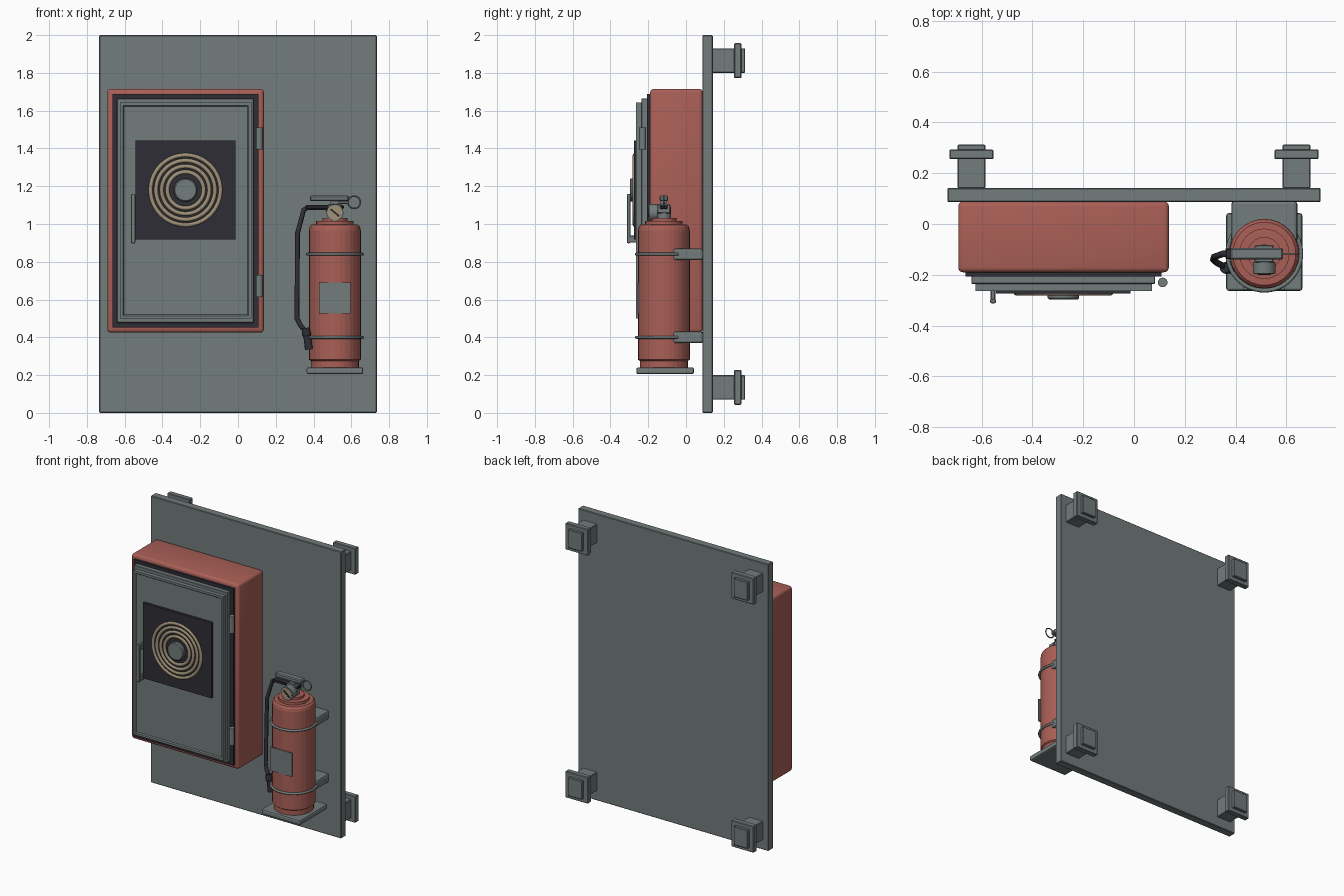
import bpy, bmesh, math
from mathutils import Vector, Matrix

if "Cube" in bpy.data.objects:
    bpy.data.objects.remove(bpy.data.objects["Cube"])


def material(name, rgb):
    m = bpy.data.materials.new(name)
    m.diffuse_color = (*rgb, 1)
    m.use_nodes = True
    m.node_tree.nodes["Principled BSDF"].inputs["Base Color"].default_value = m.diffuse_color
    return m


GREY = material("grey metal", (0.17, 0.2, 0.2))
RED = material("red paint", (0.40, 0.115, 0.095))
DARK = material("dark rubber", (0.026, 0.026, 0.035))
TAN = material("tan hose", (0.36, 0.29, 0.19))


def finish(name, bm, mat, smooth=False):
    bmesh.ops.recalc_face_normals(bm, faces=bm.faces)
    me = bpy.data.meshes.new(name)
    bm.to_mesh(me)
    bm.free()
    me.materials.append(mat)
    ob = bpy.data.objects.new(name, me)
    bpy.context.collection.objects.link(ob)
    if smooth:
        bpy.ops.object.select_all(action='DESELECT')
        ob.select_set(True)
        bpy.context.view_layer.objects.active = ob
        bpy.ops.object.shade_smooth_by_angle(angle=math.radians(35))
    return ob


def box(name, x, y, z, mat, bevel=0.0, segments=2):
    """Box from (min, max) pairs, with optional rounded edges."""
    bm = bmesh.new()
    bmesh.ops.create_cube(bm, size=1)
    for v in bm.verts:
        for i, (a, b) in enumerate((x, y, z)):
            v.co[i] = a if v.co[i] < 0 else b
    if bevel:
        bmesh.ops.bevel(bm, geom=bm.edges[:], offset=bevel, segments=segments,
                        profile=0.5, affect='EDGES')
    return finish(name, bm, mat, bevel > 0.015)


def lathe(name, profile, centre, mat, axis='Z', sides=32, smooth=False):
    """Revolve (radius, height) points; axis 'Y' points toward the front."""
    bm = bmesh.new()
    rings = [[bm.verts.new((r * math.cos(2 * math.pi * k / sides),
                            r * math.sin(2 * math.pi * k / sides), h))
              for k in range(sides)] for r, h in profile]
    for a, b in zip(rings, rings[1:]):
        for k in range(sides):
            n = (k + 1) % sides
            bm.faces.new((a[k], a[n], b[n], b[k]))
    bm.faces.new(rings[0])
    bm.faces.new(rings[-1])
    if axis == 'Y':
        bm.transform(Matrix.Rotation(math.pi / 2, 4, 'X'))
    bm.transform(Matrix.Translation(centre))
    return finish(name, bm, mat, smooth)


def ring(name, centre, major, minor, mat, upright=False, sides=48, minor_sides=8):
    bpy.ops.mesh.primitive_torus_add(
        location=centre, rotation=(math.pi / 2 if upright else 0, 0, 0),
        major_radius=major, minor_radius=minor,
        major_segments=sides, minor_segments=minor_sides)
    ob = bpy.context.object
    ob.name = name
    ob.data.materials.append(mat)
    bpy.ops.object.shade_smooth()
    return ob


def tube(name, points, radius, mat):
    cu = bpy.data.curves.new(name, 'CURVE')
    cu.dimensions = '3D'
    cu.bevel_depth = radius
    cu.bevel_resolution = 2
    cu.use_fill_caps = True
    sp = cu.splines.new('POLY')
    sp.points.add(len(points) - 1)
    for p, co in zip(sp.points, points):
        p.co = (*co, 1)
    cu.materials.append(mat)
    ob = bpy.data.objects.new(name, cu)
    bpy.context.collection.objects.link(ob)
    return ob


# Back panel and its four mounting posts
box("back_panel", (-0.735, 0.735), (0.087, 0.142), (0, 2), GREY, 0.004, 1)
for x in (-0.64, 0.64):
    for z in (0.135, 1.865):
        box("mount_post", (x - 0.055, x + 0.055), (0.14, 0.313),
            (z - 0.065, z + 0.065), GREY, 0.004, 1)
        box("mount_flange", (x - 0.087, x + 0.087), (0.255, 0.293),
            (z - 0.092, z + 0.092), GREY, 0.004, 1)

# Hose cabinet with seal and stepped door
box("cabinet", (-0.692, 0.137), (-0.19, 0.088), (0.425, 1.715), RED, 0.018, 3)
box("door_seal", (-0.664, 0.108), (-0.206, -0.18), (0.453, 1.687), DARK)
box("door_base", (-0.64, 0.083), (-0.236, -0.2), (0.477, 1.665), GREY, 0.003, 1)

# Door front: raised rim around a recessed sheet
bm = bmesh.new()
bmesh.ops.create_cube(bm, size=1)
bm.transform(Matrix.Translation((-0.277, -0.247, 1.071))
             @ Matrix.Diagonal((0.695, 0.034, 1.145, 1)))
bm.normal_update()
front = [f for f in bm.faces if f.normal.y < -0.9]
bmesh.ops.inset_region(bm, faces=front, thickness=0.022)
bmesh.ops.inset_region(bm, faces=front, thickness=0.008, depth=-0.008)
finish("door_front", bm, GREY)

# Coiled hose on its dark square
box("coil_plate", (-0.543, -0.013), (-0.274, -0.25), (0.917, 1.443), DARK)
for r in (0.185, 0.156, 0.126, 0.096):
    ring("hose_coil", (-0.278, -0.270, 1.18), r, 0.012, TAN, True, 56)
lathe("coil_hub", [(0.062, 0), (0.062, 0.033), (0.056, 0.039)],
      (-0.278, -0.258, 1.18), GREY, 'Y')

# Door handle and hinges
box("handle_grip", (-0.567, -0.543), (-0.313, -0.294), (0.897, 1.16), GREY, 0.008)
for z in (0.92, 1.137):
    box("handle_foot", (-0.565, -0.545), (-0.302, -0.25),
        (z - 0.018, z + 0.018), GREY, 0.004, 1)
for z in (0.672, 1.452):
    lathe("hinge", [(0.019, -0.058), (0.019, 0.058)], (0.113, -0.23, z),
          GREY, sides=16, smooth=True)

# Extinguisher cylinder, stepped at the base and shoulder
CX, CY = 0.513, -0.117
lathe("extinguisher_body",
      [(0.127, 0.235), (0.127, 0.275), (0.137, 0.282), (0.137, 0.965),
       (0.133, 0.985), (0.124, 0.996), (0.099, 0.997), (0.099, 1.016),
       (0.066, 1.017), (0.066, 1.033)], (CX, CY, 0), RED)
box("base_shelf", (0.363, 0.663), (-0.263, 0.043), (0.205, 0.241), GREY, 0.01)

# Clamp brackets and bands
for z in (0.4, 0.84):
    box("clamp_bracket", (0.383, 0.643), (-0.07, 0.09), (z - 0.031, z + 0.031), GREY, 0.012)
    ring("clamp_band", (CX, CY, z), 0.145, 0.008, GREY)

# Flat label plate
box("label_plate", (0.43, 0.595), (-0.257, -0.249), (0.525, 0.69), GREY)

# Valve, levers and pin
lathe("valve_neck", [(0.037, 1.02), (0.037, 1.09)], (CX, CY, 0), GREY, sides=20, smooth=True)
box("valve_block", (0.475, 0.55), (-0.152, -0.082), (1.055, 1.105), GREY, 0.005, 1)
box("valve_post", (0.49, 0.535), (-0.135, -0.1), (1.09, 1.13), GREY)
box("top_lever", (0.38, 0.587), (-0.14, -0.094), (1.121, 1.15), GREY, 0.006, 1)
box("lower_lever", (0.36, 0.56), (-0.137, -0.097), (1.08, 1.1), DARK, 0.004, 1)
tube("safety_pin", [(0.52, CY, 1.112), (0.585, CY, 1.112)], 0.006, GREY)
ring("pin_ring", (0.615, CY, 1.115), 0.033, 0.004, GREY, True, 24, 6)

# Pressure gauge with needle
lathe("gauge_case", [(0.045, 0), (0.045, 0.045)], (CX, -0.15, 1.06), GREY, 'Y', 24, True)
lathe("gauge_face", [(0.039, 0), (0.039, 0.003)], (CX, -0.194, 1.06), TAN, 'Y', 24)
needle = box("gauge_needle", (-0.03, 0.03), (-0.003, 0.003), (-0.005, 0.005), DARK)
needle.location = (CX, -0.198, 1.06)
needle.rotation_euler.y = math.radians(40)

# Discharge hose and nozzle
tube("discharge_hose",
     [(0.49, CY, 1.085), (0.37, CY, 1.088), (0.348, -0.118, 1.075),
      (0.315, -0.13, 0.95), (0.312, -0.14, 0.5), (0.33, -0.155, 0.465),
      (0.358, -0.168, 0.43)], 0.013, DARK)
nozzle = lathe("nozzle", [(0.02, 0.055), (0.024, 0.02), (0.019, 0.01), (0.023, -0.06)],
               (0, 0, 0), DARK, sides=16)
nozzle.location = (0.367, -0.173, 0.395)
nozzle.rotation_euler.y = math.radians(-10)
